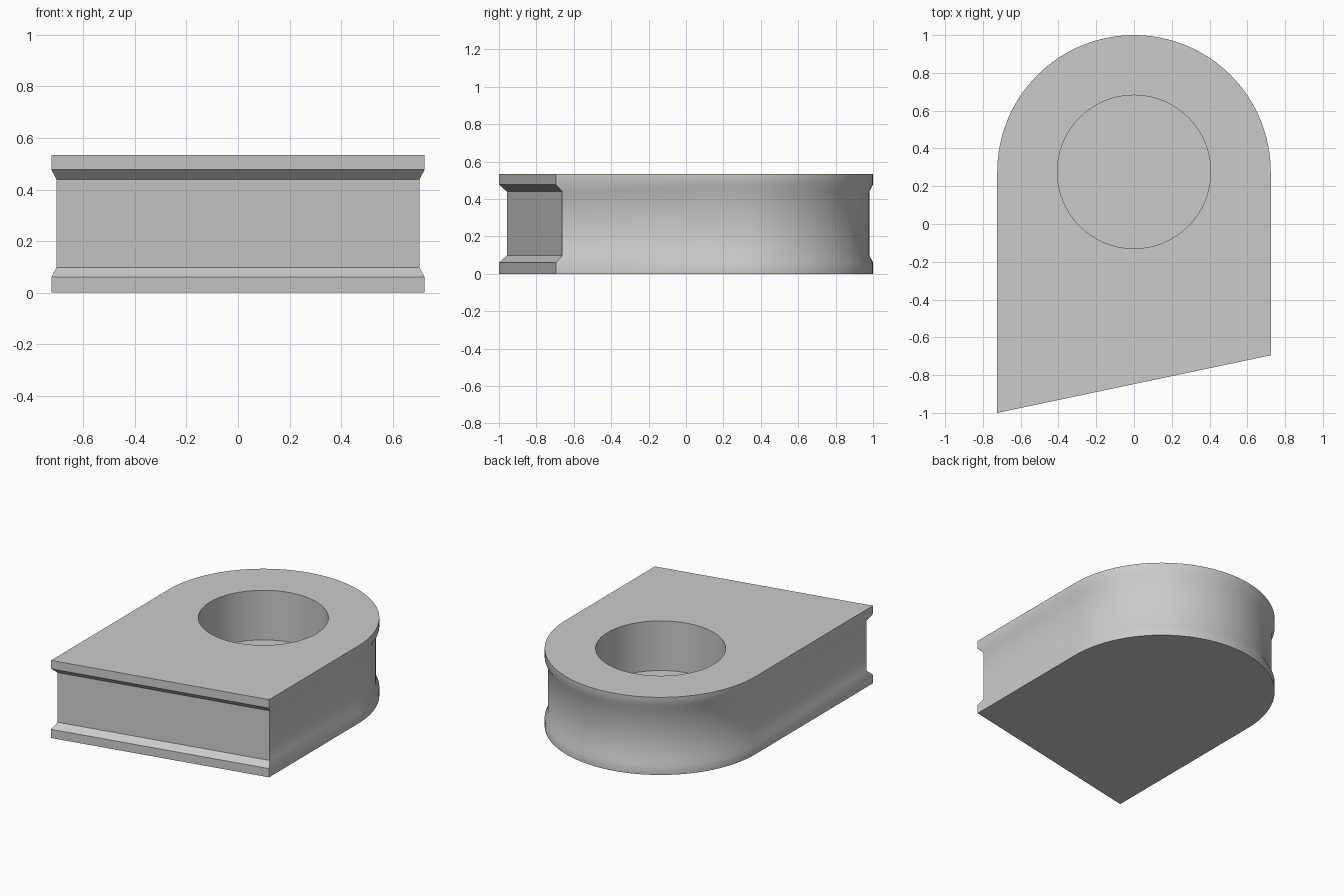
import bpy, bmesh, math

cube = bpy.data.objects.get("Cube")
if cube:
    bpy.data.objects.remove(cube, do_unlink=True)

RADIUS, CENTER_Y, HEIGHT = 0.724, 0.276, 0.535
HOLE_RADIUS, FLOOR_Z = 0.406, 0.193
SEGMENTS = 64

gray = bpy.data.materials.new("light gray")
gray.use_nodes = True
gray.diffuse_color = (0.6, 0.6, 0.6, 1)
gray.node_tree.nodes["Principled BSDF"].inputs["Base Color"].default_value = gray.diffuse_color


def outline(inset, front_inset):
    """Rounded back, straight sides and a slanted front edge."""
    r = RADIUS - inset
    pts = []
    for i in range(SEGMENTS + 1):
        a = math.pi * i / SEGMENTS
        pts.append((r * math.cos(a), CENTER_Y + r * math.sin(a)))
    for x in (-r, r):
        pts.append((x, -0.8475 + 0.2106 * x + front_inset))
    return pts


def circle(r):
    return [(r * math.cos(a), CENTER_Y + r * math.sin(a))
            for a in (math.tau * i / SEGMENTS for i in range(SEGMENTS))]


def add_ring(bm, pts, z):
    return [bm.verts.new((x, y, z)) for x, y in pts]


def join_rings(bm, low, high):
    n = len(low)
    for i in range(n):
        j = (i + 1) % n
        bm.faces.new((low[i], low[j], high[j], high[i]))


def ring_edges(bm, ring):
    return [bm.edges.get((ring[i - 1], ring[i])) for i in range(len(ring))]


bm = bmesh.new()

# Outer wall with a shallow groove between two lips
levels = [(0, False), (0.06, False), (0.098, True),
          (HEIGHT - 0.095, True), (HEIGHT - 0.058, False), (HEIGHT, False)]
rings = [add_ring(bm, outline(0.02, 0.0375) if groove else outline(0, 0), z)
         for z, groove in levels]
for low, high in zip(rings, rings[1:]):
    join_rings(bm, low, high)
bm.faces.new(list(reversed(rings[0])))

# Blind round pocket
rim = add_ring(bm, circle(HOLE_RADIUS), HEIGHT)
floor = add_ring(bm, circle(HOLE_RADIUS), FLOOR_Z)
join_rings(bm, rim, floor)
bm.faces.new(floor)

# Top face around the pocket
bmesh.ops.triangle_fill(bm, use_beauty=True, normal=(0, 0, 1),
                        edges=ring_edges(bm, rings[-1]) + ring_edges(bm, rim))
bmesh.ops.recalc_face_normals(bm, faces=bm.faces)

mesh = bpy.data.meshes.new("grooved_block")
bm.to_mesh(mesh)
bm.free()
mesh.materials.append(gray)
block = bpy.data.objects.new("grooved_block", mesh)
bpy.context.collection.objects.link(block)

bpy.ops.object.select_all(action='DESELECT')
block.select_set(True)
bpy.context.view_layer.objects.active = block
bpy.ops.object.shade_smooth_by_angle(angle=math.radians(30))
